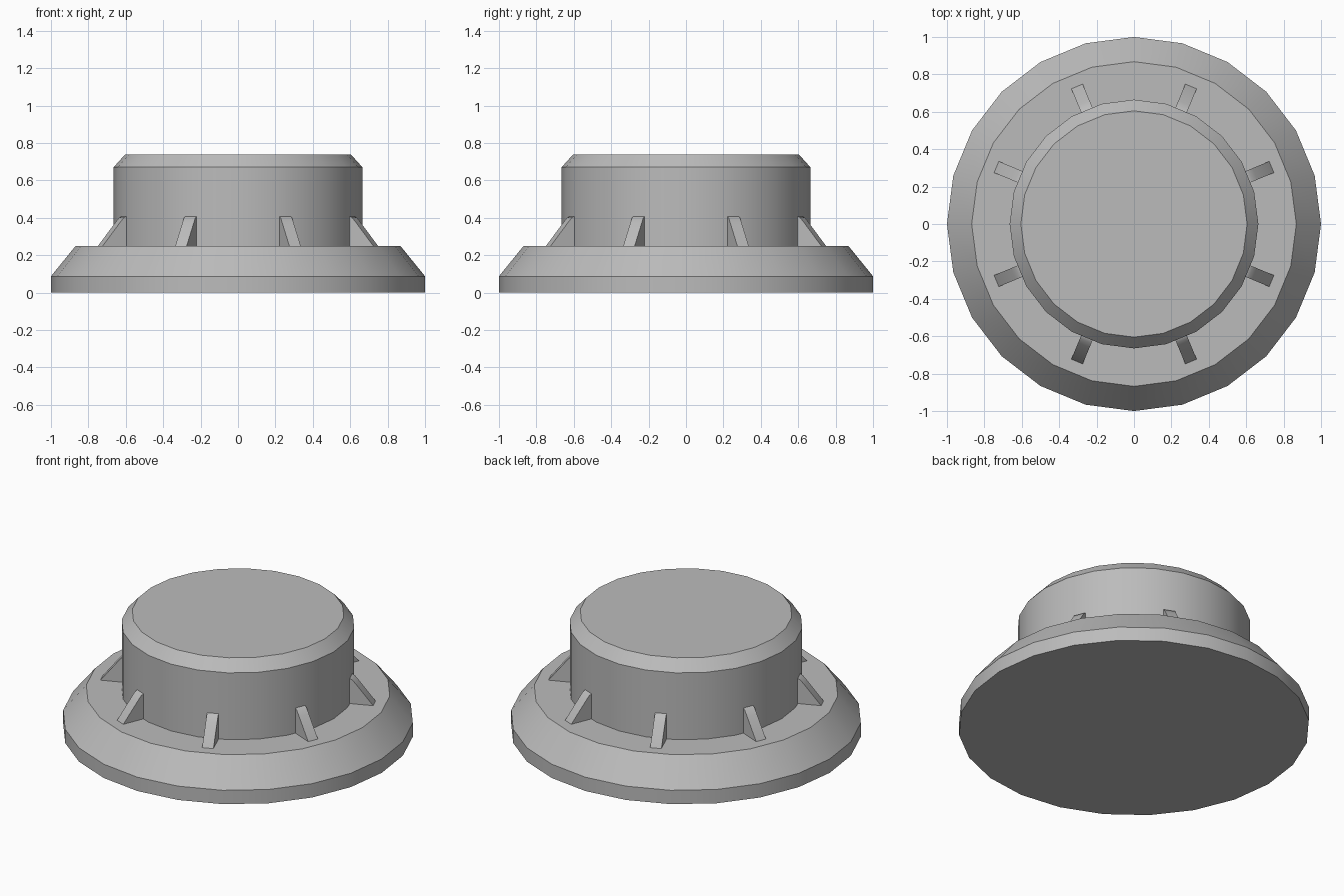
import bpy
import bmesh
import math
from mathutils import Matrix

SIDES = 24

cube = bpy.data.objects.get("Cube")
if cube:
    bpy.data.objects.remove(cube, do_unlink=True)

grey = bpy.data.materials.new("plain grey")
grey.use_nodes = True
colour = (0.5, 0.5, 0.5, 1)
grey.diffuse_color = colour
grey.node_tree.nodes["Principled BSDF"].inputs["Base Color"].default_value = colour


def finish(name, bm):
    """Turn a bmesh into a named object, smooth with sharp edges kept."""
    bmesh.ops.recalc_face_normals(bm, faces=bm.faces)
    mesh = bpy.data.meshes.new(name)
    bm.to_mesh(mesh)
    bm.free()
    mesh.materials.append(grey)
    obj = bpy.data.objects.new(name, mesh)
    bpy.context.collection.objects.link(obj)
    bpy.ops.object.select_all(action="DESELECT")
    obj.select_set(True)
    bpy.context.view_layer.objects.active = obj
    bpy.ops.object.shade_smooth_by_angle(angle=math.radians(30))
    return obj


def turned(name, profile):
    """Closed solid of revolution from (radius, height) points."""
    bm = bmesh.new()
    rings = []
    for r, z in profile:
        ring = []
        for i in range(SIDES):
            a = math.tau * i / SIDES
            ring.append(bm.verts.new((r * math.cos(a), r * math.sin(a), z)))
        rings.append(ring)
    for low, high in zip(rings, rings[1:]):
        for i in range(SIDES):
            j = (i + 1) % SIDES
            bm.faces.new((low[i], low[j], high[j], high[i]))
    bm.faces.new(rings[0])
    bm.faces.new(rings[-1])
    return finish(name, bm)


def rib(name, angle, width=0.066):
    """Upright bracing plate, drawn in radius and height, then turned."""
    profile = [(0.6, 0.24), (0.8, 0.24), (0.796, 0.25),
               (0.70, 0.37), (0.675, 0.4), (0.65, 0.412), (0.6, 0.412)]
    bm = bmesh.new()
    face = bm.faces.new([bm.verts.new((r, -width / 2, z)) for r, z in profile])
    out = bmesh.ops.extrude_face_region(bm, geom=[face])
    moved = [v for v in out["geom"] if isinstance(v, bmesh.types.BMVert)]
    bmesh.ops.translate(bm, verts=moved, vec=(0, width, 0))
    bm.transform(Matrix.Rotation(angle, 4, "Z"))
    return finish(name, bm)


# Wide foot with a sloping skirt
turned("base_flange", [(1, 0), (1, 0.087), (0.868, 0.25)])

# Drum with a chamfered top edge
turned("drum", [(0.665, 0.2), (0.665, 0.67), (0.605, 0.737)])

# Eight ribs bracing the drum against the flange
for k in range(8):
    rib(f"bracing_rib_{k + 1}", math.radians(22.5 + 45 * k))
